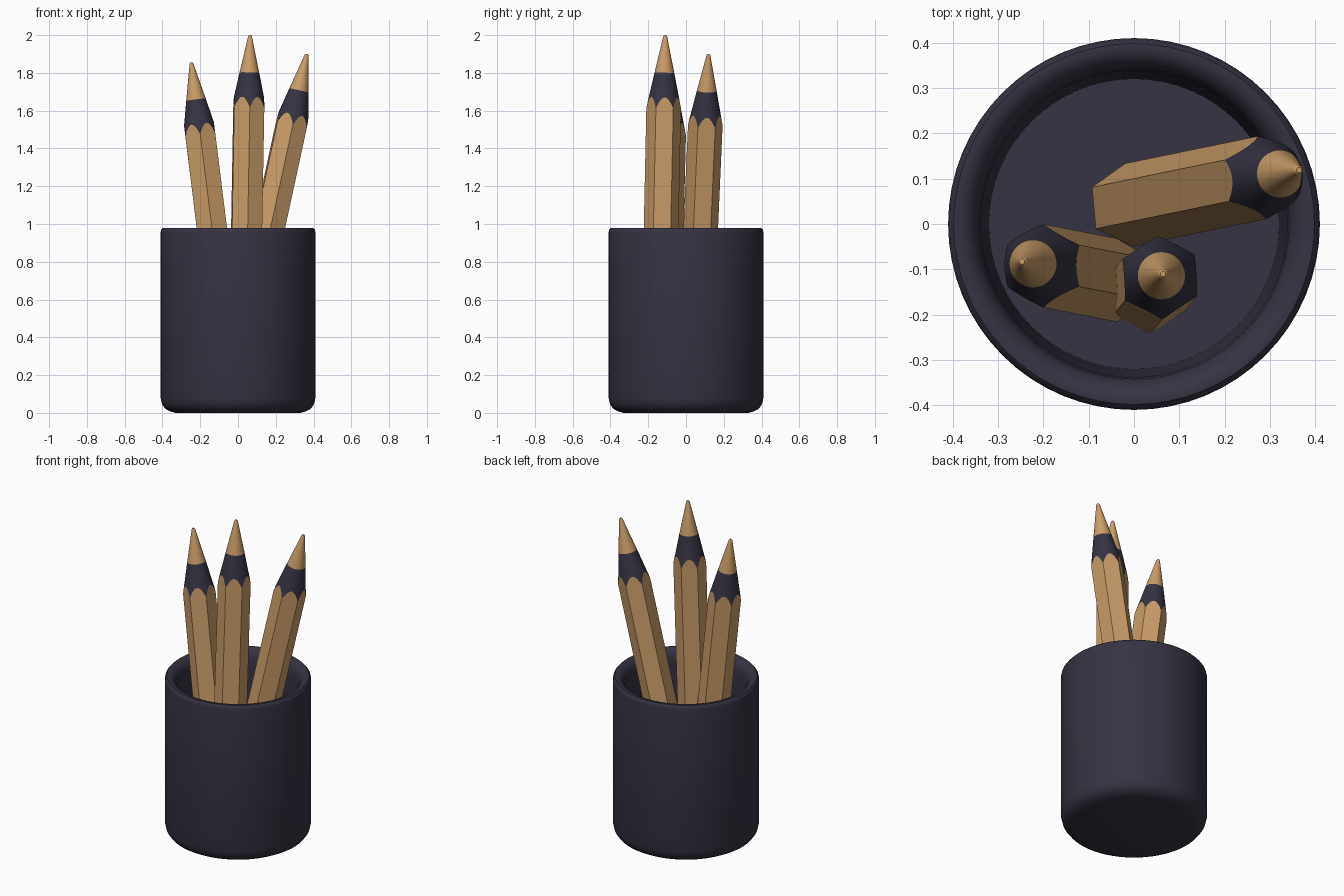
import bpy, bmesh, math
from mathutils import Vector, Matrix

if "Cube" in bpy.data.objects:
    bpy.data.objects.remove(bpy.data.objects["Cube"])


def material(name, rgb):
    m = bpy.data.materials.new(name)
    m.diffuse_color = (*rgb, 1)
    m.use_nodes = True
    m.node_tree.nodes["Principled BSDF"].inputs["Base Color"].default_value = m.diffuse_color
    return m


WOOD = material("wood", (0.60, 0.34, 0.14))
DARK = material("dark_blue", (0.035, 0.033, 0.055))


def finish(name, bm, mats, angle):
    bmesh.ops.recalc_face_normals(bm, faces=bm.faces)
    me = bpy.data.meshes.new(name)
    bm.to_mesh(me)
    bm.free()
    for m in mats:
        me.materials.append(m)
    ob = bpy.data.objects.new(name, me)
    bpy.context.collection.objects.link(ob)
    bpy.ops.object.select_all(action='DESELECT')
    ob.select_set(True)
    bpy.context.view_layer.objects.active = ob
    bpy.ops.object.shade_smooth_by_angle(angle=math.radians(angle))
    return ob


def skin(bm, rings, mat_ids):
    """Bridge successive rings of verts with quads."""
    for a, b, mi in zip(rings, rings[1:], mat_ids):
        n = len(a)
        for i in range(n):
            j = (i + 1) % n
            bm.faces.new((a[i], a[j], b[j], b[i])).material_index = mi


def ring(bm, n, radius, height, rot=0.0):
    """radius and height are functions of the angle."""
    out = []
    for i in range(n):
        t = 2 * math.pi * i / n
        r = radius(t)
        out.append(bm.verts.new((r * math.cos(t + rot), r * math.sin(t + rot), height(r))))
    return out


# Cup: lathed wall with rounded foot, rolled rim and thick floor
profile = [(0.33, 0.0), (0.36, 0.008), (0.385, 0.022), (0.402, 0.045), (0.41, 0.08),
           (0.41, 0.955), (0.407, 0.97), (0.398, 0.979), (0.385, 0.98), (0.368, 0.973),
           (0.352, 0.957), (0.342, 0.93), (0.338, 0.88), (0.32, 0.15)]
bm = bmesh.new()
rings = [ring(bm, 64, lambda t, r=r: r, lambda _, z=z: z) for r, z in profile]
skin(bm, rings, [0] * len(rings))
bm.faces.new(rings[0])
bm.faces.new(rings[-1])
finish("cup", bm, [DARK], 35)

# Pencils: hexagonal shaft meeting a sharpened cone in scallops
R = 0.092
APOTHEM = R * math.cos(math.pi / 6)
SLOPE = 0.212
TIP_R = 0.010


def hex_radius(t):
    return APOTHEM / math.cos((t % (math.pi / 3)) - math.pi / 6)


def pencil(name, base, tip, rot_deg):
    base, tip = Vector(base), Vector(tip)
    length = (tip - base).length
    rot = math.radians(rot_deg)
    n = 60

    def cone_z(r):
        return length - (r - TIP_R) / SLOPE

    bm = bmesh.new()
    rings = [ring(bm, n, hex_radius, lambda r: 0, rot),
             ring(bm, n, hex_radius, cone_z, rot),
             ring(bm, n, lambda t: 0.052, cone_z, rot),
             ring(bm, n, lambda t: TIP_R, lambda r: length - 0.006, rot),
             ring(bm, n, lambda t: 0.006, lambda r: length, rot)]
    skin(bm, rings, [0, 1, 0, 0])
    bm.faces.new(rings[0])
    bm.faces.new(rings[-1])
    # lean the shaft without twisting it
    q = Vector((0, 0, 1)).rotation_difference(tip - base)
    bm.transform(Matrix.Translation(base) @ q.to_matrix().to_4x4())
    finish(name, bm, [WOOD, DARK], 10)


pencil("left_pencil", (-0.038, -0.124, 0.17), (-0.247, -0.083, 1.855), 30)
pencil("middle_pencil", (0.031, -0.149, 0.16), (0.064, -0.110, 2.0), 33.5)
pencil("right_pencil", (-0.011, 0.042, 0.17), (0.364, 0.119, 1.9), 35)
